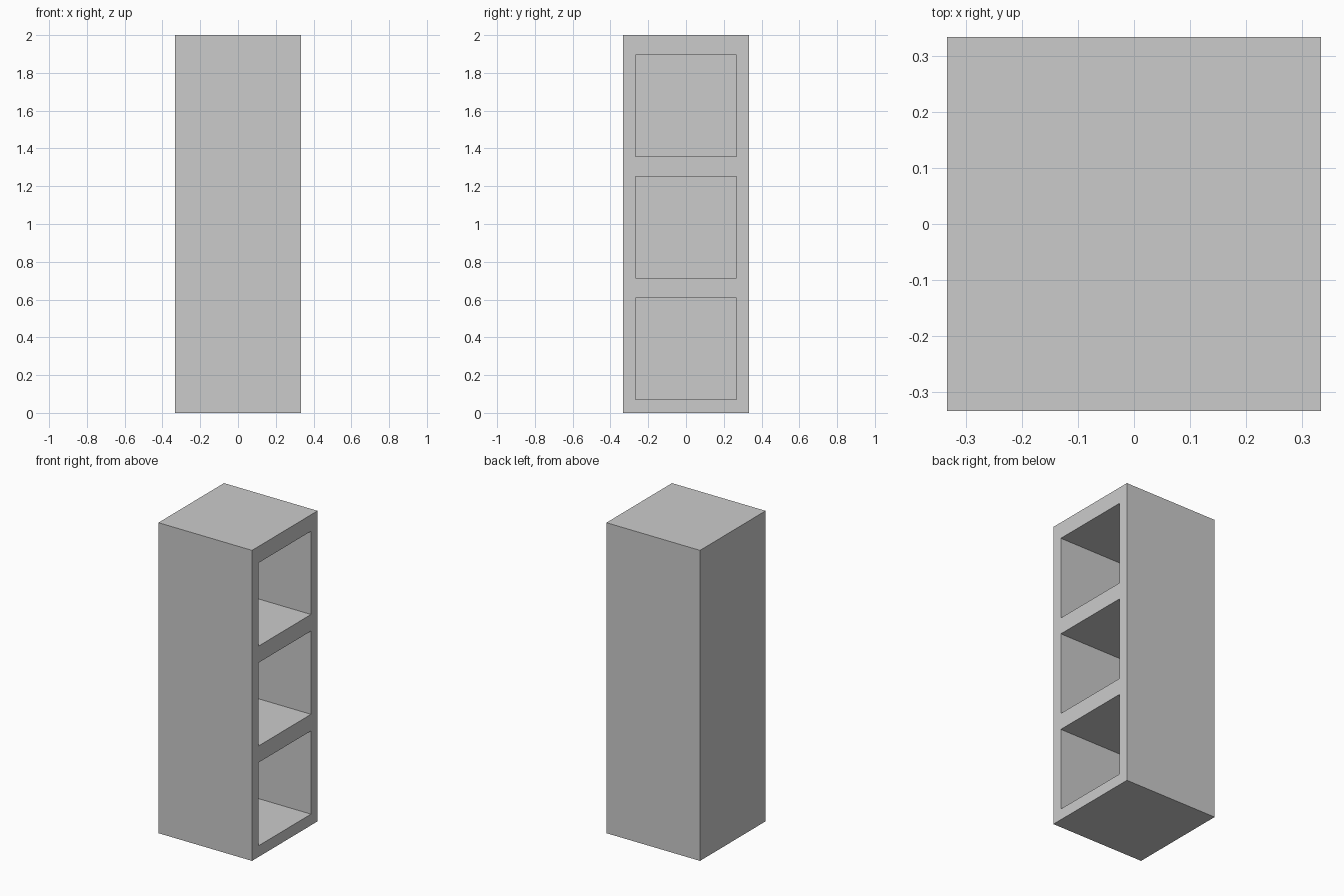
import bpy

if "Cube" in bpy.data.objects:
    bpy.data.objects.remove(bpy.data.objects["Cube"])

W, H = 0.667, 2.0       # outer width/depth and height
WALL = 0.067            # side and back thickness
OPEN_H, PITCH, BASE = 0.536, 0.643, 0.072


def box(name, lo, hi):
    bpy.ops.mesh.primitive_cube_add(size=1, location=[(a + b) / 2 for a, b in zip(lo, hi)])
    ob = bpy.context.object
    ob.name = name
    ob.scale = [b - a for a, b in zip(lo, hi)]
    bpy.ops.object.transform_apply(location=False, rotation=False, scale=True)
    return ob


# Solid cabinet body
r = W / 2
cabinet = box("shelf_cabinet", (-r, -r, 0), (r, r, H))

# Three open compartments cut in from the right side
for i in range(3):
    z = BASE + i * PITCH
    cutter = box(f"compartment_cutter_{i + 1}",
                 (-r + WALL, -r + WALL, z), (r + 0.1, r - WALL, z + OPEN_H))
    mod = cabinet.modifiers.new(f"compartment_{i + 1}", 'BOOLEAN')
    mod.operation = 'DIFFERENCE'
    mod.solver = 'EXACT'
    mod.object = cutter
    bpy.context.view_layer.objects.active = cabinet
    bpy.ops.object.modifier_apply(modifier=mod.name)
    bpy.data.objects.remove(cutter, do_unlink=True)
